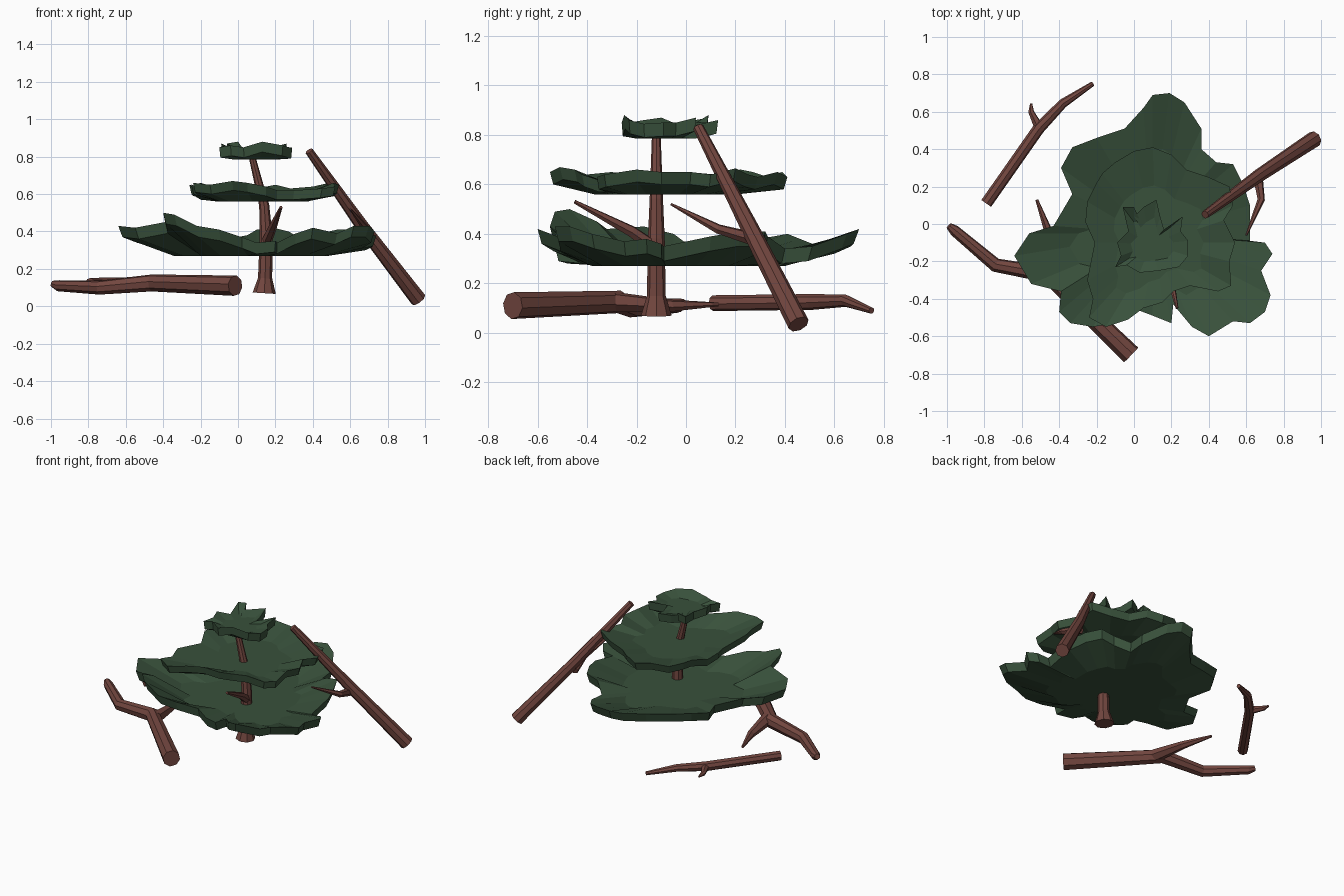
import bpy, bmesh
from math import cos, sin, pi
from mathutils import Vector


def material(name, rgb):
    m = bpy.data.materials.new(name)
    m.diffuse_color = (*rgb, 1)
    return m


BARK = material("bark", (0.17, 0.062, 0.05))
NEEDLES = material("needles", (0.04, 0.082, 0.044))


def finish(bm, name, mat):
    bmesh.ops.recalc_face_normals(bm, faces=bm.faces)
    me = bpy.data.meshes.new(name)
    bm.to_mesh(me)
    bm.free()
    me.materials.append(mat)
    ob = bpy.data.objects.new(name, me)
    bpy.context.collection.objects.link(ob)
    return ob


def bridge(bm, a, b):
    n = len(a)
    for i in range(n):
        j = (i + 1) % n
        bm.faces.new((a[i], a[j], b[j], b[i]))


def limb(name, path, sides=8):
    """Tapered round limb through (x, y, z, radius) points."""
    bm = bmesh.new()
    pts = [Vector(p[:3]) for p in path]
    rings = []
    u = None
    for i, p in enumerate(pts):
        d = Vector()
        if i > 0:
            d += (p - pts[i - 1]).normalized()
        if i < len(pts) - 1:
            d += (pts[i + 1] - p).normalized()
        d.normalize()
        if u is None:
            u = d.orthogonal()
        u = (u - d * u.dot(d)).normalized()
        v = d.cross(u)
        r = path[i][3]
        rings.append([bm.verts.new(p + (u * cos(2 * pi * k / sides) + v * sin(2 * pi * k / sides)) * r)
                      for k in range(sides)])
    for a, b in zip(rings, rings[1:]):
        bridge(bm, a, b)
    bm.faces.new(rings[0])
    bm.faces.new(rings[-1])
    return finish(bm, name, BARK)


def canopy(name, outline, centre, base, thick, floor, inner=0.6):
    """Ragged dish: wavy rim (x, y, top z) around a flat low middle."""
    bm = bmesh.new()
    c = Vector(centre)

    def ring(scale, height):
        out = []
        for x, y, z in outline:
            p = c + (Vector((x, y)) - c) * scale
            out.append(bm.verts.new((p.x, p.y, height(z))))
        return out

    rim_top = ring(1, lambda z: z)
    rim_low = ring(0.97, lambda z: max(base, z - thick))
    in_top = ring(inner, lambda z: base + floor)
    in_low = ring(inner, lambda z: base)
    bridge(bm, in_top, rim_top)
    bridge(bm, rim_top, rim_low)
    bridge(bm, rim_low, in_low)
    for loop, h in ((in_top, base + floor), (in_low, base)):
        mid = bm.verts.new((c.x, c.y, h))
        for i in range(len(loop)):
            bm.faces.new((loop[i], loop[(i + 1) % len(loop)], mid))
    return finish(bm, name, NEEDLES)


# Tree trunk with flared foot and one bare twig
limb("trunk", [(0.14, -0.12, 0.07, 0.062), (0.145, -0.12, 0.15, 0.038), (0.15, -0.12, 0.38, 0.034),
               (0.14, -0.12, 0.54, 0.027), (0.07, -0.12, 0.82, 0.017)])
limb("trunk_twig", [(0.15, -0.12, 0.34, 0.028), (0.18, -0.22, 0.41, 0.024), (0.23, -0.45, 0.53, 0.008)], 6)

# Leaning log and its twig
limb("leaning_log", [(0.965, 0.455, 0.035, 0.044), (0.67, 0.26, 0.42, 0.036), (0.38, 0.05, 0.83, 0.022)])
limb("leaning_log_twig", [(0.66, 0.27, 0.38, 0.028), (0.68, 0.13, 0.42, 0.02), (0.60, -0.06, 0.52, 0.005)], 6)

# Forked log on the ground at the front
limb("front_log", [(-0.015, -0.70, 0.11, 0.055), (-0.46, -0.27, 0.125, 0.046),
                   (-0.74, -0.22, 0.10, 0.038), (-0.96, -0.035, 0.11, 0.03), (-0.99, -0.01, 0.12, 0.018)])
limb("front_log_fork", [(-0.42, -0.29, 0.125, 0.042), (-0.45, -0.06, 0.11, 0.025), (-0.52, 0.13, 0.115, 0.008)], 6)

# Small log on the ground at the back
limb("back_log", [(-0.79, 0.11, 0.12, 0.032), (-0.51, 0.51, 0.125, 0.032), (-0.38, 0.645, 0.13, 0.025),
                  (-0.22, 0.75, 0.09, 0.013)])
limb("back_log_twig", [(-0.51, 0.52, 0.125, 0.026), (-0.55, 0.60, 0.12, 0.016), (-0.55, 0.645, 0.115, 0.006)], 6)

# Three ragged foliage tiers
canopy("lower_foliage", [
    (0.19, 0.70, .42), (0.27, 0.65, .40), (0.36, 0.51, .35), (0.36, 0.40, .34), (0.44, 0.33, .39),
    (0.53, 0.32, .41), (0.58, 0.22, .41), (0.62, 0.10, .39), (0.62, -0.09, .35), (0.70, -0.10, .36),
    (0.74, -0.16, .38), (0.68, -0.25, .37), (0.73, -0.38, .40), (0.70, -0.47, .43), (0.62, -0.53, .43),
    (0.53, -0.52, .39), (0.40, -0.60, .42), (0.31, -0.55, .39), (0.21, -0.43, .34), (0.20, -0.53, .35),
    (0.10, -0.49, .34), (0.02, -0.46, .37), (-0.10, -0.53, .41), (-0.22, -0.55, .43), (-0.34, -0.53, .49),
    (-0.40, -0.47, .50), (-0.39, -0.36, .45), (-0.55, -0.32, .42), (-0.64, -0.17, .43), (-0.56, -0.05, .40),
    (-0.43, -0.01, .37), (-0.33, 0.16, .36), (-0.39, 0.30, .38), (-0.33, 0.41, .40), (-0.20, 0.46, .38),
    (-0.05, 0.51, .36), (0.05, 0.62, .38), (0.10, 0.69, .41)],
    (0.10, -0.05), 0.27, 0.06, 0.045)

canopy("middle_foliage", [
    (0.10, 0.41, .63), (0.20, 0.37, .65), (0.28, 0.29, .63), (0.40, 0.25, .64), (0.51, 0.20, .665),
    (0.53, 0.10, .64), (0.48, 0.02, .65), (0.54, -0.10, .65), (0.51, -0.20, .66), (0.52, -0.33, .64),
    (0.45, -0.36, .63), (0.30, -0.33, .62), (0.21, -0.36, .62), (0.15, -0.42, .64), (0.05, -0.45, .66),
    (-0.03, -0.51, .67), (-0.15, -0.55, .65), (-0.24, -0.50, .66), (-0.22, -0.40, .64), (-0.25, -0.30, .65),
    (-0.21, -0.10, .62), (-0.26, 0.01, .65), (-0.25, 0.12, .64), (-0.20, 0.22, .66), (-0.17, 0.27, .65),
    (-0.10, 0.33, .63), (0.0, 0.39, .65)],
    (0.12, -0.10), 0.56, 0.05, 0.035)

canopy("upper_foliage", [
    (0.12, 0.13, .86), (0.14, 0.04, .84), (0.16, -0.03, .845), (0.26, 0.04, .87), (0.25, -0.04, .85),
    (0.29, -0.09, .85), (0.29, -0.17, .845), (0.24, -0.23, .86), (0.13, -0.25, .88), (0.03, -0.26, .85),
    (-0.04, -0.22, .86), (-0.10, -0.23, .85), (-0.07, -0.17, .86), (-0.09, -0.10, .87), (-0.03, -0.04, .845),
    (-0.06, 0.09, .87), (0.0, 0.09, .88), (0.0, 0.04, .85), (0.05, 0.09, .85)],
    (0.09, -0.11), 0.785, 0.055, 0.045)
